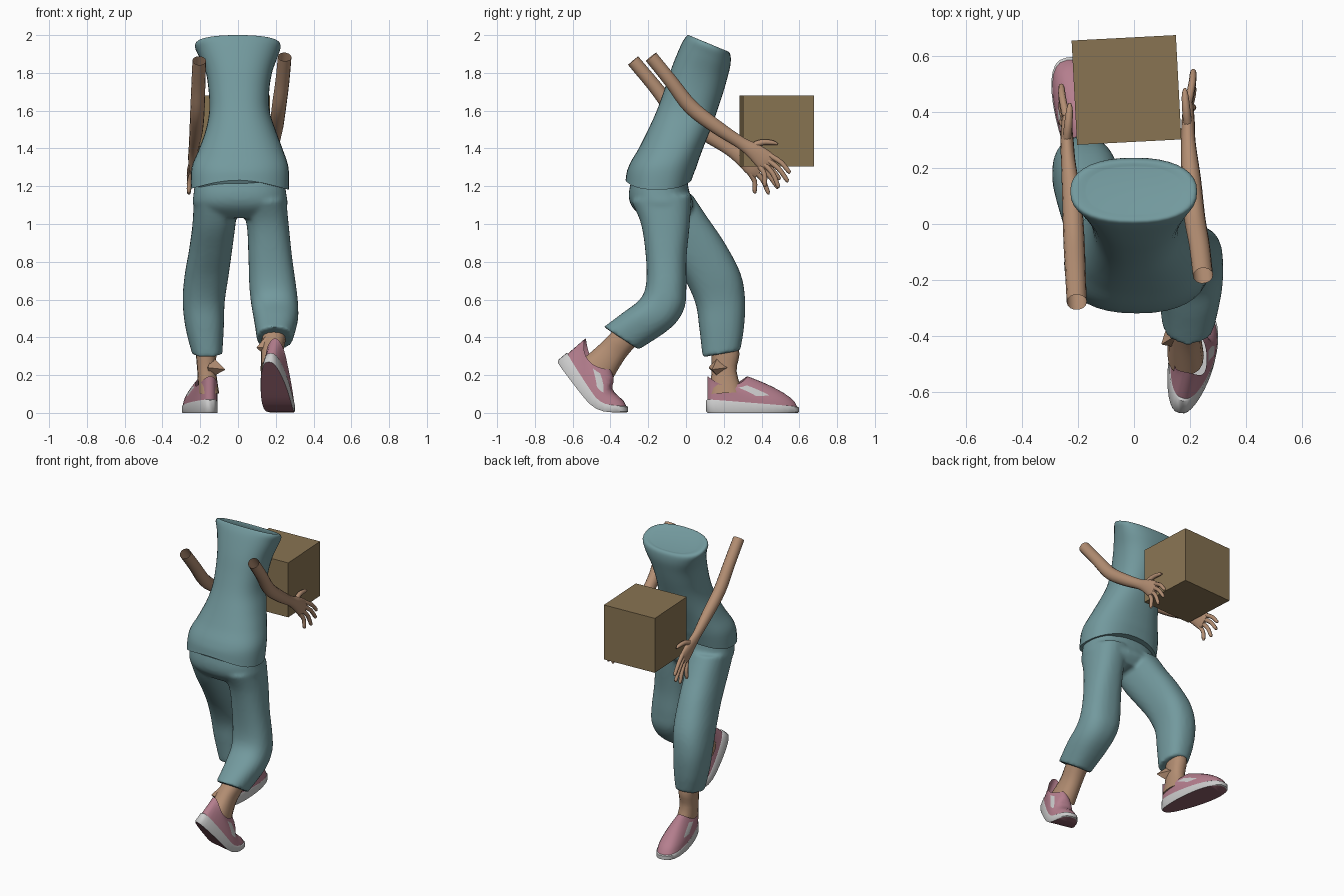
import bpy, bmesh, math
from mathutils import Vector, Matrix

if "Cube" in bpy.data.objects:
    bpy.data.objects.remove(bpy.data.objects["Cube"])


def material(name, rgb):
    m = bpy.data.materials.new(name)
    m.diffuse_color = (*rgb, 1)
    m.use_nodes = True
    m.node_tree.nodes["Principled BSDF"].inputs["Base Color"].default_value = m.diffuse_color
    return m


TEAL = material("teal_cloth", (0.17, 0.32, 0.34))
SKIN = material("skin", (0.45, 0.27, 0.17))
PINK = material("pink_canvas", (0.46, 0.21, 0.27))
DARK = material("dark_sole", (0.26, 0.11, 0.14))
GREY = material("grey_rubber", (0.52, 0.52, 0.52))
CARD = material("cardboard", (0.25, 0.175, 0.085))


def finish(name, bm, *mats, angle=45):
    bmesh.ops.recalc_face_normals(bm, faces=bm.faces)
    me = bpy.data.meshes.new(name)
    bm.to_mesh(me)
    bm.free()
    ob = bpy.data.objects.new(name, me)
    bpy.context.collection.objects.link(ob)
    for m in mats:
        me.materials.append(m)
    bpy.ops.object.select_all(action='DESELECT')
    bpy.context.view_layer.objects.active = ob
    ob.select_set(True)
    bpy.ops.object.shade_smooth_by_angle(angle=math.radians(angle))
    return ob


def smooth_path(pts, n):
    """Catmull-Rom through tuples of any length."""
    out = []
    for i in range(len(pts) - 1):
        p0, p1, p2, p3 = (pts[max(0, min(len(pts) - 1, j))] for j in (i - 1, i, i + 1, i + 2))
        for k in range(n):
            t = k / n
            out.append([0.5 * (2 * b + (c - a) * t + (2 * a - 5 * b + 4 * c - d) * t * t
                               + (3 * b - a - 3 * c + d) * t ** 3)
                        for a, b, c, d in zip(p0, p1, p2, p3)])
    return out + [list(pts[-1])]


def spow(v, e):
    return math.copysign(abs(v) ** e, v)


def skin_rings(bm, rings, cap0=True, cap1=True):
    vs = [[bm.verts.new(p) for p in r] for r in rings]
    n = len(vs[0])
    for a, b in zip(vs, vs[1:]):
        for i in range(n):
            bm.faces.new((a[i], a[(i + 1) % n], b[(i + 1) % n], b[i]))
    if cap0:
        bm.faces.new(vs[0])
    if cap1:
        bm.faces.new(vs[-1])
    return vs


def body(bm, stations, n=36, e=0.85, steps=5):
    """Closed loft; station = x0, x1, back y, back z, front y, front z."""
    rings = []
    for x0, x1, yb, zb, yf, zf in smooth_path(stations, steps):
        ring = []
        for i in range(n):
            a = 2 * math.pi * i / n
            c, s = spow(math.cos(a), e), spow(math.sin(a), e)
            ring.append(Vector(((x0 + x1) / 2 + (x1 - x0) / 2 * c,
                                (yb + yf) / 2 + (yf - yb) / 2 * s,
                                (zb + zf) / 2 + (zf - zb) / 2 * s)))
        rings.append(ring)
    return skin_rings(bm, rings)


def tube(bm, stations, n=14, steps=4, cap0=True):
    """Tube; station = x, y, z, lateral radius, other radius."""
    path = smooth_path(stations, steps)
    rings = []
    for i, p in enumerate(path):
        t = (Vector(path[min(i + 1, len(path) - 1)][:3]) - Vector(path[max(i - 1, 0)][:3])).normalized()
        a = (Vector((1, 0, 0)) - t * t.x).normalized()
        b = t.cross(a)
        rings.append([Vector(p[:3]) + a * p[3] * math.cos(k * 2 * math.pi / n)
                      + b * p[4] * math.sin(k * 2 * math.pi / n) for k in range(n)])
    skin_rings(bm, rings, cap0=cap0)


# shirt: leaning torso, flared hem, tilted closed top
bm = bmesh.new()
body(bm, [(-.25, .27, -.32, 1.185, .03, 1.19), (-.245, .267, -.305, 1.3, .055, 1.3),
          (-.205, .235, -.25, 1.4, .09, 1.4), (-.17, .198, -.20, 1.5, .13, 1.5),
          (-.152, .167, -.155, 1.6, .165, 1.6), (-.155, .165, -.115, 1.71, .195, 1.69),
          (-.17, .18, -.075, 1.83, .218, 1.77), (-.205, .21, -.03, 1.94, .235, 1.84),
          (-.228, .226, -.005, 1.985, .236, 1.89), (-.215, .213, .012, 2.0, .225, 1.912),
          (-.17, .17, .035, 1.985, .205, 1.915)])
for v in bm.verts:
    if v.co.z < 1.3:
        v.co.z += 0.045 * math.cos(v.co.x * math.pi / .5) * (1.3 - v.co.z) / .11
finish("shirt", bm, TEAL, angle=60)

# trousers: pelvis and two legs fused together
bm = bmesh.new()
body(bm, [(-.22, .24, -.28, 1.27, .0, 1.27), (-.235, .255, -.303, 1.16, .018, 1.17),
          (-.235, .26, -.285, 1.09, .04, 1.1), (-.17, .2, -.22, 1.03, .0, 1.04)])
body(bm, [(-.235, .0, -.27, 1.12, .03, 1.16), (-.24, -.012, -.2, .98, .11, 1.04),
          (-.258, -.03, -.1, .84, .205, .9), (-.283, -.05, -.01, .71, .288, .74),
          (-.293, -.07, .05, .58, .313, .6), (-.278, -.075, .07, .45, .307, .45),
          (-.243, -.083, .088, .295, .287, .33)])
body(bm, [(.0, .255, -.29, 1.12, .03, 1.16), (.045, .268, -.238, 1.0, .02, 1.0),
          (.055, .287, -.212, .82, .003, .82), (.06, .308, -.212, .68, .002, .66),
          (.07, .318, -.245, .6, -.01, .55), (.085, .317, -.335, .53, -.08, .45),
          (.1, .29, -.435, .455, -.25, .335)])
pants = finish("trousers", bm, TEAL, angle=60)
rm = pants.modifiers.new("fuse", 'REMESH')
rm.mode, rm.voxel_size, rm.use_smooth_shade = 'VOXEL', 0.012, True
sm = pants.modifiers.new("soften", 'SMOOTH')
sm.factor, sm.iterations = 0.5, 4

# ankles, each with a small pointed fold
for side, st, tip in (
        ("left", [(-.225, -.115, .13, .38, .27, .38), (-.222, -.115, .135, .29, .283, .31),
                  (-.215, -.115, .135, .21, .268, .22), (-.21, -.1, .12, .1, .3, .11)],
         [(-.14, .17, .24), (-.07, .14, .23)]),
        ("right", [(.13, .26, -.34, .48, -.21, .40), (.125, .25, -.41, .41, -.28, .34),
                   (.122, .24, -.46, .36, -.335, .27), (.12, .25, -.54, .29, -.40, .16)],
         [(.15, -.40, .35), (.10, -.43, .345)])):
    bm = bmesh.new()
    body(bm, st, n=16, steps=3)
    a, b = Vector(tip[0]), Vector(tip[1])
    rot = (b - a).to_track_quat('Z', 'Y').to_matrix().to_4x4()
    bmesh.ops.create_cone(bm, segments=4, radius1=.055, radius2=.003, depth=(b - a).length, cap_ends=True,
                          matrix=Matrix.Translation((a + b) / 2) @ rot)
    finish(side + "_ankle", bm, SKIN, angle=35)

# arms with hands: right x, left x, y, z, radii
ARM = [(.247, -.205, -.185, 1.885, .036, .036), (.235, -.21, -.08, 1.755, .037, .037),
       (.217, -.215, .025, 1.62, .038, .041), (.205, -.222, .16, 1.515, .035, .038),
       (.195, -.235, .29, 1.43, .026, .033), (.194, -.24, .36, 1.385, .024, .045),
       (.195, -.242, .42, 1.335, .018, .055), (.197, -.245, .445, 1.31, .009, .042)]
TIPS = [(.425, 1.20), (.495, 1.195), (.542, 1.225), (.552, 1.27)]
for side in (0, 1):
    bm = bmesh.new()
    lx = lambda r: r if side == 0 else -r - .048
    off = lambda i: (0, 0) if side == 0 else (-.095 + .006 * i, -.02 - .002 * i)
    tube(bm, [(s[side], s[2] + off(i)[0], s[3] + off(i)[1], s[4], s[5]) for i, s in enumerate(ARM)],
         cap0=False)
    dy, dz = off(7)
    for k, (ty, tz) in enumerate(TIPS):
        q = -.039 + .026 * k
        ry, rz = .415 + .6 * q, 1.335 + .8 * q
        tube(bm, [(lx(.195), ry + dy, rz + dz, .014, .015),
                  (lx(.208), (ry + ty) / 2 + .008 + dy, (rz + tz) / 2 + .008 + dz, .013, .013),
                  (lx(.212), ty - .008 + dy, tz + .008 + dz, .011, .011),
                  (lx(.212), ty + dy, tz + dz, .004, .004)], n=8, steps=3)
    tube(bm, [(lx(.195), .34 + dy, 1.405 + dz, .016, .02), (lx(.188), .40 + dy, 1.432 + dz, .015, .016),
              (lx(.183), .46 + dy, 1.43 + dz, .012, .012), (lx(.182), .485 + dy, 1.422 + dz, .005, .005)],
         n=8, steps=3)
    finish(("right", "left")[side] + "_arm", bm, SKIN, angle=60)

# shoes: laid out along a spine that can bend at the ball of the foot
L, N = .5, 32


def make_shoe(side, toe, yaw, lift):
    d = Vector((math.sin(yaw), math.cos(yaw), 0))
    lat, up = Vector((d.y, -d.x, 0)), Vector((0, 0, 1))

    def pitch(u):
        t = max(0, min(1, (.45 - u) / .2))
        return lift * t * t * (3 - 2 * t)

    def place(u, v, w):
        step = (L - u) / 40
        h = sum(math.cos(pitch(L - step * (i + .5))) for i in range(40)) * step
        z = sum(math.sin(pitch(L - step * (i + .5))) for i in range(40)) * step
        a = pitch(u)
        return Vector(toe) + d * (w * math.sin(a) - h) + up * (z + w * math.cos(a)) + lat * v

    def outline(i, s=1.0):
        a = 2 * math.pi * i / N
        return (.25 + .25 * s * math.cos(a),
                spow(math.sin(a), .75) * s * (.079 + .019 * math.cos(a)))

    top = lambda u: .072 - .08 * u
    # sole
    bm = bmesh.new()
    rings = []
    for s, f in ((.97, 0), (1, .12), (1, .9), (.97, 1)):
        rings.append([place(u, v, f * top(u)) for u, v in (outline(i, s) for i in range(N))])
    vs = skin_rings(bm, rings, False, False)
    for r, mat in ((vs[0], 1), (vs[-1], 0)):
        for i in range(N // 2):
            q = list(dict.fromkeys((r[i], r[i + 1], r[N - i - 1], r[(N - i) % N])))
            bm.faces.new(q).material_index = mat
    finish(side + "_shoe_sole", bm, GREY, DARK)
    # upper with grey side gussets
    bm = bmesh.new()
    rings = []
    for k in range(9):
        t = k / 8
        th, tv = t ** 1.35, t ** .8
        ring = []
        for i in range(N):
            a = 2 * math.pi * i / N
            u, v = outline(i, .97)
            ou, ov, ow = .115 + .108 * math.cos(a), .056 * math.sin(a), .142 + .052 * math.cos(a) ** 2
            w0 = top(u) - .004
            ring.append(place(u + (ou - u) * th, v + (ov - v) * th, w0 + (ow - w0) * tv))
        rings.append(ring)
    vs = skin_rings(bm, rings, False, False)
    grey = {v for r in vs[3:8] for i, v in enumerate(r) if i in (5, 6, 7, 25, 26, 27)}
    for f in bm.faces:
        f.material_index = int(all(v in grey for v in f.verts))
    finish(side + "_shoe_upper", bm, PINK, GREY, angle=60)


make_shoe("left", (-.24, .597, 0), math.radians(-11), 0)
make_shoe("right", (.248, -.308, .003), math.radians(13), math.radians(50))

# carried box
bm = bmesh.new()
bmesh.ops.create_cube(bm, size=.374, matrix=Matrix.Translation((-.027, .48, 1.492))
                      @ Matrix.Rotation(math.radians(3), 4, 'Z'))
finish("carried_box", bm, CARD, angle=30)
